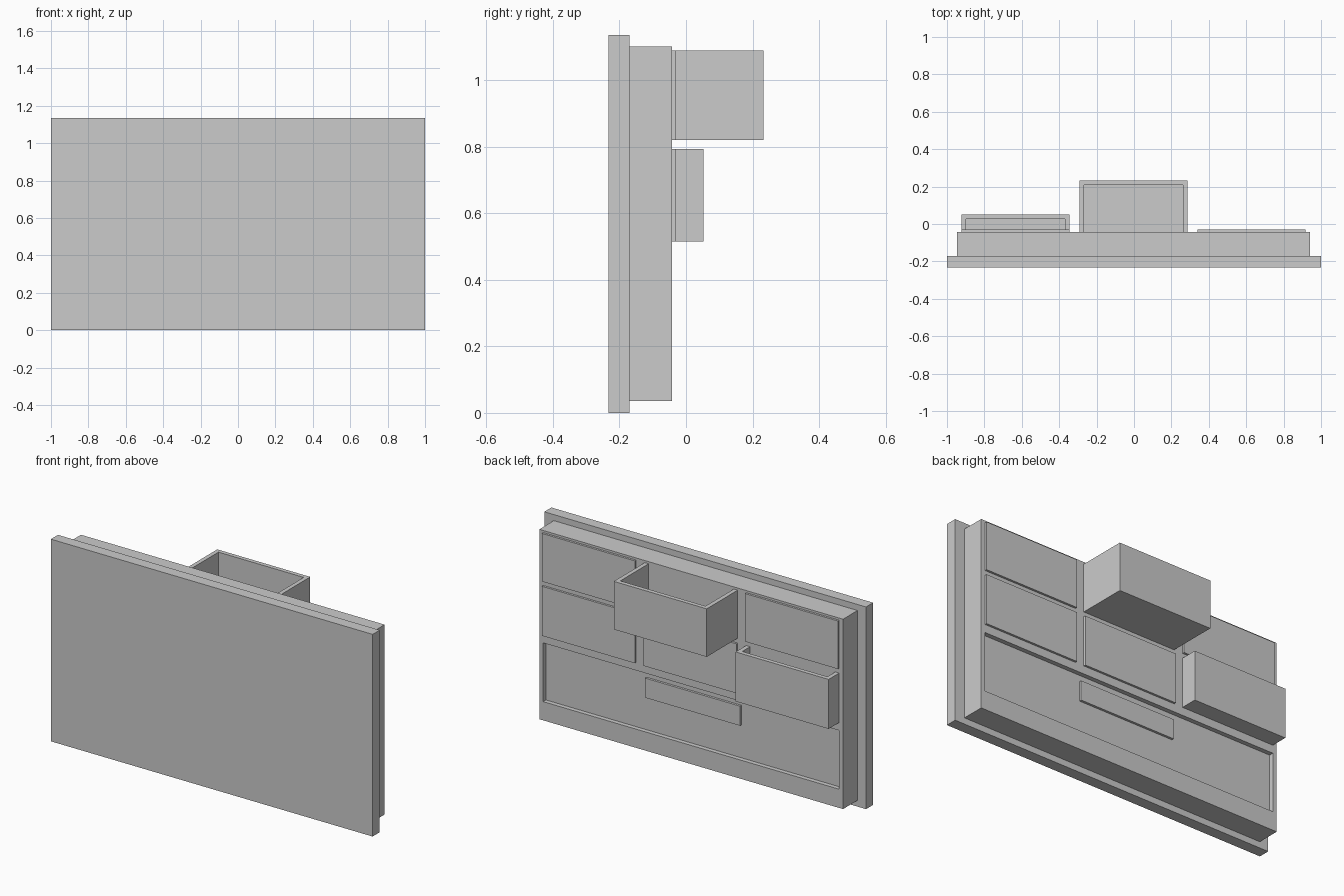
import bpy
import bmesh

if "Cube" in bpy.data.objects:
    bpy.data.objects.remove(bpy.data.objects["Cube"])


def box(name, x, y, z):
    """Axis-aligned box from (min, max) ranges."""
    bm = bmesh.new()
    bmesh.ops.create_cube(bm, size=1)
    for v in bm.verts:
        v.co = [r[0] if c < 0 else r[1] for c, r in zip(v.co, (x, y, z))]
    me = bpy.data.meshes.new(name)
    bm.to_mesh(me)
    bm.free()
    ob = bpy.data.objects.new(name, me)
    bpy.context.collection.objects.link(ob)
    return ob


def cut(ob, x, y, z):
    """Subtract a box from an object."""
    cutter = box("cutter", x, y, z)
    cutter.hide_render = True
    mod = ob.modifiers.new("cut", 'BOOLEAN')
    mod.operation = 'DIFFERENCE'
    mod.solver = 'EXACT'
    mod.object = cutter
    bpy.context.view_layer.objects.active = ob
    bpy.ops.object.modifier_apply(modifier=mod.name)
    bpy.data.objects.remove(cutter)


CX = -0.003      # centre of the cabinet body
FACE = -0.042    # plane the drawers sit on
WALL = 0.024     # drawer wall thickness

# Large flat board and the cabinet body behind it
box("board", (-1, 1), (-0.233, -0.17), (0, 1.136))
body = box("cabinet_body", (CX - 0.944, CX + 0.944), (-0.17, FACE), (0.035, 1.102))

# Wide shallow recess with a raised plate in its middle
cut(body, (CX - 0.92, CX + 0.92), (FACE - 0.025, 0.1), (0.14, 0.47))
box("recess_plate", (CX - 0.295, CX + 0.295), (FACE - 0.026, FACE - 0.012), (0.325, 0.435))

# Grid of drawers: closed ones are thin panels, two are pulled open
rows = {"upper": (0.82, 1.09), "middle": (0.515, 0.793)}
columns = {"left": -0.631, "centre": 0, "right": 0.631}
pulled = {("upper", "centre"): 0.233, ("middle", "left"): 0.052}
for row, (z0, z1) in rows.items():
    for col, dx in columns.items():
        x0, x1 = CX + dx - 0.289, CX + dx + 0.289
        end = pulled.get((row, col), -0.03)
        drawer = box(f"{row}_{col}_drawer", (x0, x1), (FACE, end), (z0, z1))
        if (row, col) in pulled:
            cut(drawer, (x0 + WALL, x1 - WALL), (FACE - 0.1, end - WALL), (z0 + WALL, z1 + 0.1))
